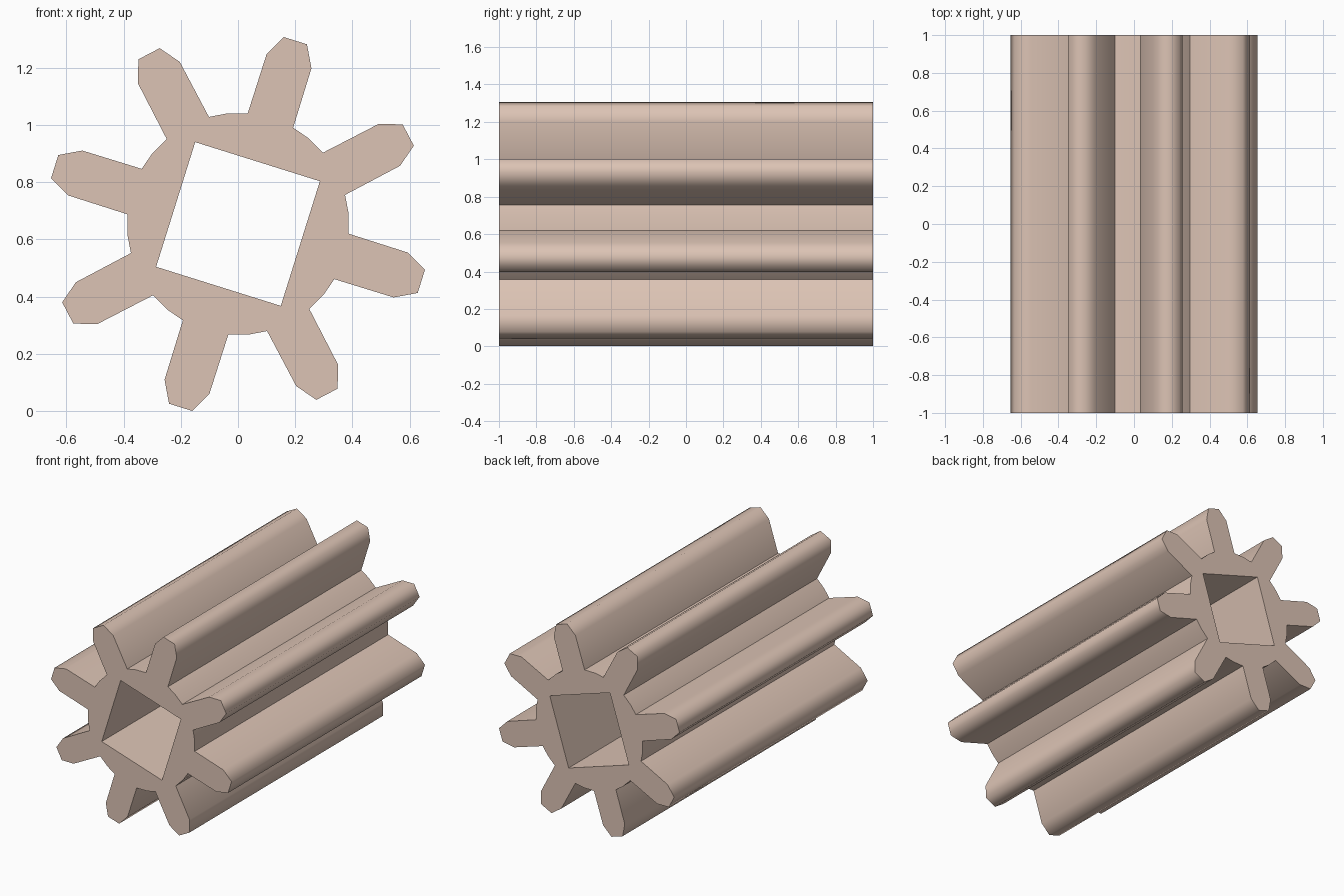
import bpy, bmesh
from math import radians, sin, cos

if "Cube" in bpy.data.objects:
    bpy.data.objects.remove(bpy.data.objects["Cube"])

CENTRE_Z = 0.654
PHASE = 72.6          # direction of the first tooth, degrees
# one tooth plus root arc: (radius, angle offset from the tooth centre line)
TOOTH = [(0.388, -12.4), (0.602, -7.85), (0.673, -3.6),
         (0.673, 3.6), (0.602, 7.85), (0.388, 12.4), (0.388, 23.65)]


def ring(bm, polar):
    verts = [bm.verts.new((r * cos(radians(a)), -1, CENTRE_Z + r * sin(radians(a))))
             for r, a in polar]
    return [bm.edges.new((v, verts[(i + 1) % len(verts)])) for i, v in enumerate(verts)]


bm = bmesh.new()
# toothed outline and square bore
outline = ring(bm, [(r, PHASE + 45 * k + a) for k in range(8) for r, a in TOOTH])
bore = ring(bm, [(0.323, PHASE + 45 + 90 * k) for k in range(4)])
bmesh.ops.triangle_fill(bm, use_beauty=True, use_dissolve=False,
                        edges=outline + bore, normal=(0, -1, 0))
# extrude along the axle direction
res = bmesh.ops.extrude_face_region(bm, geom=bm.faces[:], use_keep_orig=True)
bmesh.ops.translate(bm, vec=(0, 2, 0),
                    verts=[g for g in res["geom"] if isinstance(g, bmesh.types.BMVert)])
bmesh.ops.recalc_face_normals(bm, faces=bm.faces[:])

mesh = bpy.data.meshes.new("pinion_gear")
bm.to_mesh(mesh)
bm.free()
gear = bpy.data.objects.new("pinion_gear", mesh)
bpy.context.collection.objects.link(gear)

# warm tan material
mat = bpy.data.materials.new("tan")
mat.diffuse_color = (0.72, 0.55, 0.46, 1)
mat.use_nodes = True
mat.node_tree.nodes["Principled BSDF"].inputs["Base Color"].default_value = mat.diffuse_color
mesh.materials.append(mat)

# rounded-looking tooth tips, sharp roots and ends
bpy.context.view_layer.objects.active = gear
gear.select_set(True)
bpy.ops.object.shade_smooth_by_angle(angle=radians(65))
